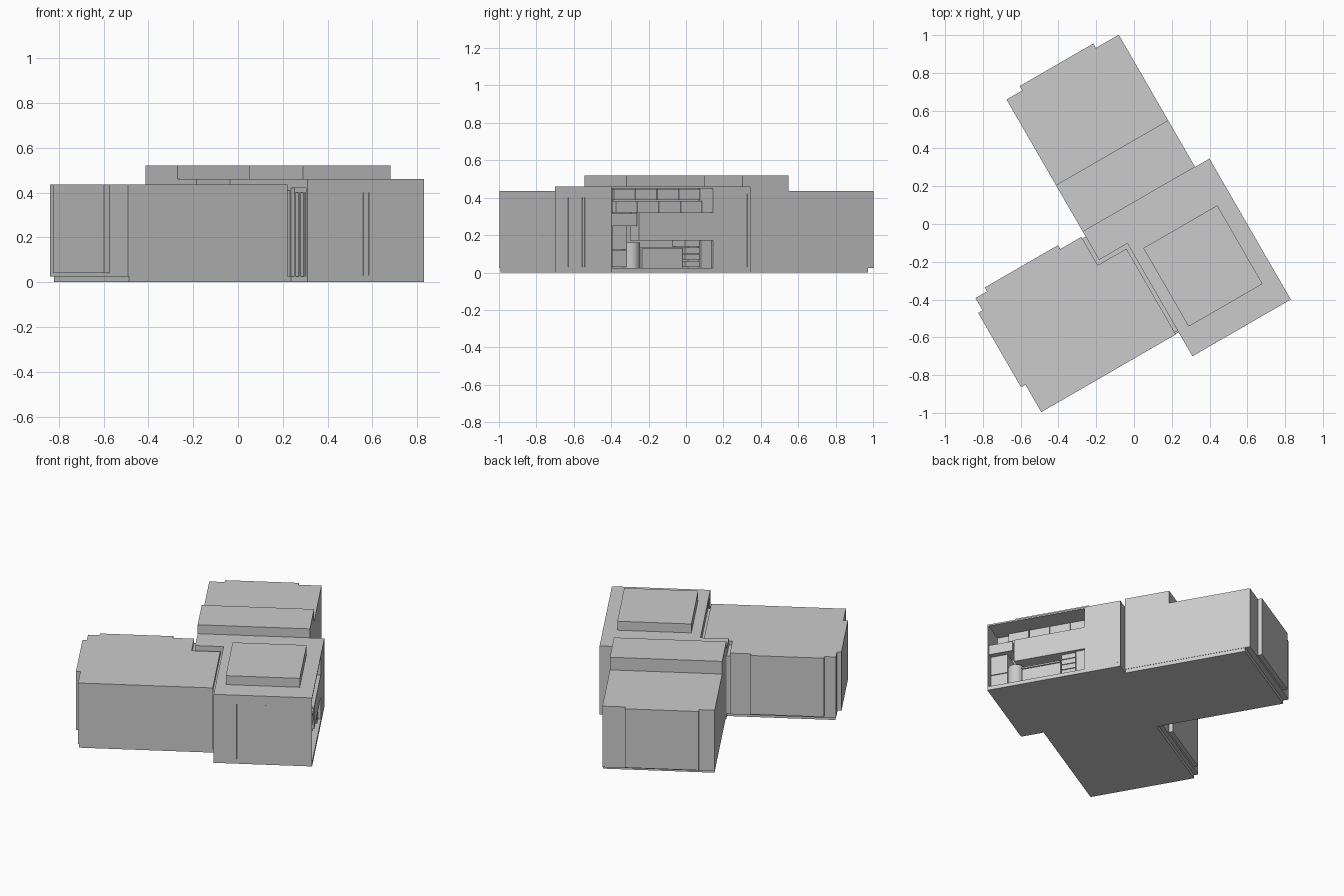
import bpy, bmesh, math
from mathutils import Matrix

cube = bpy.data.objects.get("Cube")
if cube:
    bpy.data.objects.remove(cube, do_unlink=True)

GREY = (0.6, 0.6, 0.6, 1)
mat = bpy.data.materials.new("plain_grey")
mat.use_nodes = True
mat.diffuse_color = GREY
mat.node_tree.nodes["Principled BSDF"].inputs["Base Color"].default_value = GREY

# The whole plan is turned about the vertical axis
TURN = Matrix.Rotation(math.radians(30), 4, 'Z')


def finish(name, bm):
    bmesh.ops.recalc_face_normals(bm, faces=bm.faces)
    mesh = bpy.data.meshes.new(name)
    bm.to_mesh(mesh)
    bm.free()
    mesh.materials.append(mat)
    obj = bpy.data.objects.new(name, mesh)
    obj.matrix_world = TURN
    bpy.context.collection.objects.link(obj)
    return obj


def prism(name, outline, z0, z1):
    """Extrude a plan outline between two heights."""
    bm = bmesh.new()
    face = bm.faces.new([bm.verts.new((u, v, z0)) for u, v in outline])
    top = bmesh.ops.extrude_face_region(bm, geom=[face])["geom"]
    verts = [g for g in top if isinstance(g, bmesh.types.BMVert)]
    bmesh.ops.translate(bm, verts=verts, vec=(0, 0, z1 - z0))
    return finish(name, bm)


def box(name, u0, u1, v0, v1, z0, z1):
    return prism(name, [(u0, v0), (u1, v0), (u1, v1), (u0, v1)], z0, z1)


FLOOR, LOW, HIGH, RAISED = 0.025, 0.435, 0.46, 0.52

# Main room: floor, walls with an open kitchen bay, recessed side door, roof
hall = [(-0.082, -0.761), (0.519, -0.761), (0.519, 0.1), (-0.255, 0.1),
        (-0.255, -0.072), (-0.082, -0.072)]
prism("main_floor", hall, 0, FLOOR)
prism("main_roof", hall, 0.45, HIGH)
prism("main_walls", [(-0.082, -0.761), (0.519, -0.761), (0.519, -0.752), (0.36, -0.752),
                     (0.36, -0.132), (0.519, -0.132), (0.519, 0.1), (-0.255, 0.1),
                     (-0.255, -0.072), (-0.082, -0.072), (-0.082, -0.615),
                     (-0.065, -0.615), (-0.065, -0.75), (-0.082, -0.75)], FLOOR, 0.42)
prism("main_header", [(-0.082, -0.761), (0.519, -0.761), (0.519, -0.752), (0.36, -0.752),
                      (0.36, -0.132), (0.519, -0.132), (0.519, 0.1), (-0.255, 0.1),
                      (-0.255, -0.072), (-0.082, -0.072)], 0.42, 0.45)
box("main_roof_box", -0.021, 0.431, -0.615, -0.135, HIGH, RAISED)
for i, v in enumerate((-0.735, -0.69, -0.645)):
    box(f"side_door_post_{i + 1}", -0.08, -0.06, v - 0.008, v + 0.008, FLOOR, 0.4)

# Thin door seams on the front wall and on the closet wall
for i, u in enumerate((0.057, 0.207, 0.236)):
    box(f"front_door_seam_{i + 1}", u - 0.002, u + 0.002, -0.763, -0.755, 0.03, 0.4)
box("closet_seam", 0.515, 0.521, 0.078, 0.082, 0.03, 0.42)

# Back wing: raised section, lower section and its bulging end panel
box("back_wing_raised", -0.255, 0.431, 0.1, 0.385, FLOOR, RAISED)
box("back_wing_low", -0.255, 0.431, 0.385, 0.908, FLOOR, LOW)
box("back_wing_base", -0.25, 0.429, 0.1, 0.875, 0, FLOOR)
box("back_wing_end_panel", -0.159, 0.291, 0.9, 0.935, 0.04, LOW)

# Side wing: notched block with bulging end and side panels
prism("side_wing_body", [(-0.923, -0.617), (-0.1, -0.617), (-0.1, -0.093), (-0.275, -0.093),
                         (-0.275, 0.08), (-0.923, 0.08)], FLOOR, LOW)
prism("side_wing_base", [(-0.917, -0.615), (-0.08, -0.615), (-0.08, -0.07), (-0.25, -0.07),
                         (-0.25, 0.055), (-0.917, 0.055)], 0, FLOOR)
box("side_wing_end_panel", -0.95, -0.915, -0.45, 0.005, 0.04, LOW)
box("side_wing_back_panel", -0.852, -0.404, 0.07, 0.104, 0.04, LOW)

# Recessed seal in the narrow joint between the wing and the main room
prism("joint_seal", [(-0.101, -0.605), (-0.081, -0.605), (-0.081, -0.071), (-0.254, -0.071),
                     (-0.254, 0.07), (-0.276, 0.07), (-0.276, -0.094), (-0.101, -0.094)],
      FLOOR, 0.41)

# Kitchen bay: wall cabinets, hood beam, counter, drawers and tall unit
box("hood_beam", 0.42, 0.517, -0.589, -0.132, 0.17, 0.32)
for row, (z0, z1, depth) in enumerate(((0.322, 0.383, 0.41), (0.387, 0.447, 0.39))):
    for i in range(4):
        v = -0.67 + i * 0.134
        box(f"wall_cabinet_{row + 1}_{i + 1}", 0.355, depth, v, v + 0.13, z0, z1)
box("corner_shelf", 0.4, 0.515, -0.752, -0.6, 0.25, 0.315)
for i, (z0, z1) in enumerate(((0.03, 0.12), (0.124, 0.25))):
    box(f"tall_unit_door_{i + 1}", 0.36, 0.48, -0.752, -0.645, z0, z1)
box("counter_cabinet", 0.36, 0.48, -0.55, -0.3, FLOOR, 0.125)
box("counter_top", 0.36, 0.49, -0.55, -0.3, 0.125, 0.135)
for i in range(4):
    z = 0.03 + i * 0.036
    box(f"drawer_{i + 1}", 0.36, 0.49, -0.29, -0.2, z, z + 0.032)
box("end_cabinet", 0.36, 0.5, -0.195, -0.132, FLOOR, 0.17)

# Round basin stand
bm = bmesh.new()
bmesh.ops.create_cone(bm, cap_ends=True, segments=24, radius1=0.048, radius2=0.048,
                      depth=0.135, matrix=Matrix.Translation((0.45, -0.6, 0.0925)))
stand = finish("basin_stand", bm)
bpy.context.view_layer.objects.active = stand
stand.select_set(True)
bpy.ops.object.shade_smooth_by_angle()
